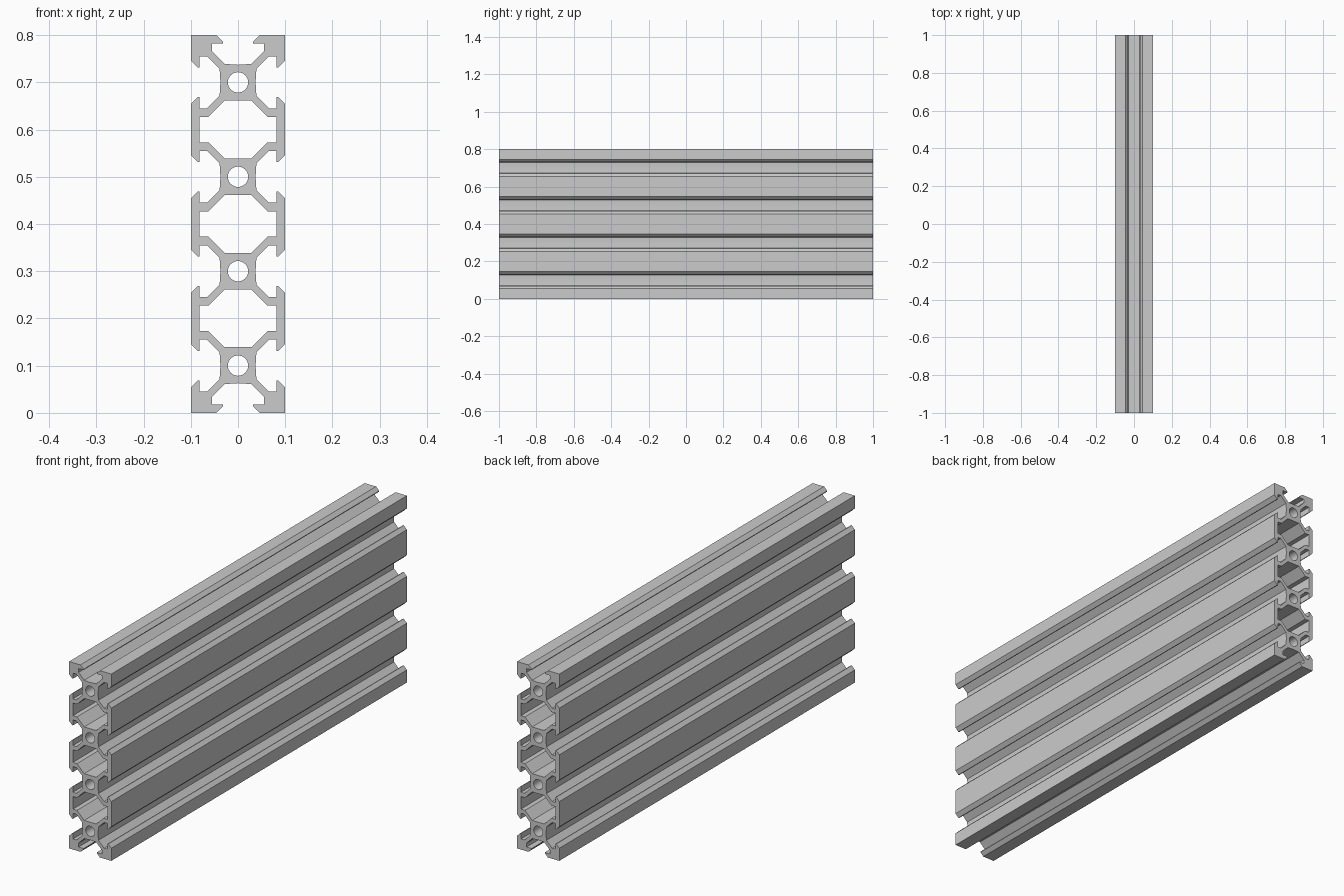
import bpy
import bmesh
from math import cos, sin, pi
from mathutils import Vector

cube = bpy.data.objects.get("Cube")
if cube:
    bpy.data.objects.remove(cube, do_unlink=True)

HALF_W, HEIGHT, LENGTH = 0.1, 0.8, 2.0
CELLS = [0.1, 0.3, 0.5, 0.7]          # heights of the core centres
BORE_R = 0.0215

# Aluminium material
metal = bpy.data.materials.new("plain aluminium")
metal.use_nodes = True
colour = (0.6, 0.6, 0.6, 1)
metal.diffuse_color = colour
metal.node_tree.nodes["Principled BSDF"].inputs["Base Color"].default_value = colour

# One V slot: (across, outward) measured from its core centre
half_slot = [(-0.046, HALF_W), (-0.0313, 0.0853), (-0.0313, 0.082),
             (-0.055, 0.082), (-0.055, 0.0656), (-0.0284, 0.039)]
slot = half_slot + [(0, 0.0372)] + [(-u, v) for u, v in reversed(half_slot)]

# Outer outline, running round the four sides
outline = [(HALF_W, 0)]
outline += [(v, c + u) for c in CELLS for u, v in slot]
outline.append((HALF_W, HEIGHT))
outline += [(-u, CELLS[-1] + v) for u, v in slot]
outline.append((-HALF_W, HEIGHT))
outline += [(-v, c - u) for c in reversed(CELLS) for u, v in slot]
outline.append((-HALF_W, 0))
outline += [(u, CELLS[0] - v) for u, v in slot]
loops = [outline]

# Round bores through the cores
for c in CELLS:
    loops.append([(BORE_R * cos(a * pi / 16), c + BORE_R * sin(a * pi / 16))
                  for a in range(32)])

# Hollow chambers between the cores
quarter = [(0.082, 0.027), (0.0624, 0.027), (0.0284, 0.061)]
for low, high in zip(CELLS, CELLS[1:]):
    m = (low + high) / 2
    upper = quarter + [(-x, z) for x, z in reversed(quarter)]
    loops.append([(x, m + z) for x, z in upper] +
                 [(x, m - z) for x, z in reversed(upper)])

# Fill the section and extrude it along the length
bm = bmesh.new()
edges = []
for loop in loops:
    verts = [bm.verts.new((x, -LENGTH / 2, z)) for x, z in loop]
    edges += [bm.edges.new((a, b)) for a, b in zip(verts, verts[1:] + verts[:1])]
bmesh.ops.triangle_fill(bm, edges=edges, use_beauty=True, normal=Vector((0, -1, 0)))
ext = bmesh.ops.extrude_face_region(bm, geom=bm.faces[:], use_keep_orig=True)
moved = [g for g in ext["geom"] if isinstance(g, bmesh.types.BMVert)]
bmesh.ops.translate(bm, verts=moved, vec=(0, LENGTH, 0))
bmesh.ops.recalc_face_normals(bm, faces=bm.faces[:])

mesh = bpy.data.meshes.new("slotted_rail")
bm.to_mesh(mesh)
bm.free()
rail = bpy.data.objects.new("slotted_rail", mesh)
mesh.materials.append(metal)
bpy.context.collection.objects.link(rail)

# Smooth bores, crisp edges elsewhere
bpy.context.view_layer.objects.active = rail
rail.select_set(True)
bpy.ops.object.shade_smooth_by_angle(angle=pi / 12)
for p in mesh.polygons:
    if abs(p.normal.y) > 0.9:
        p.use_smooth = False
